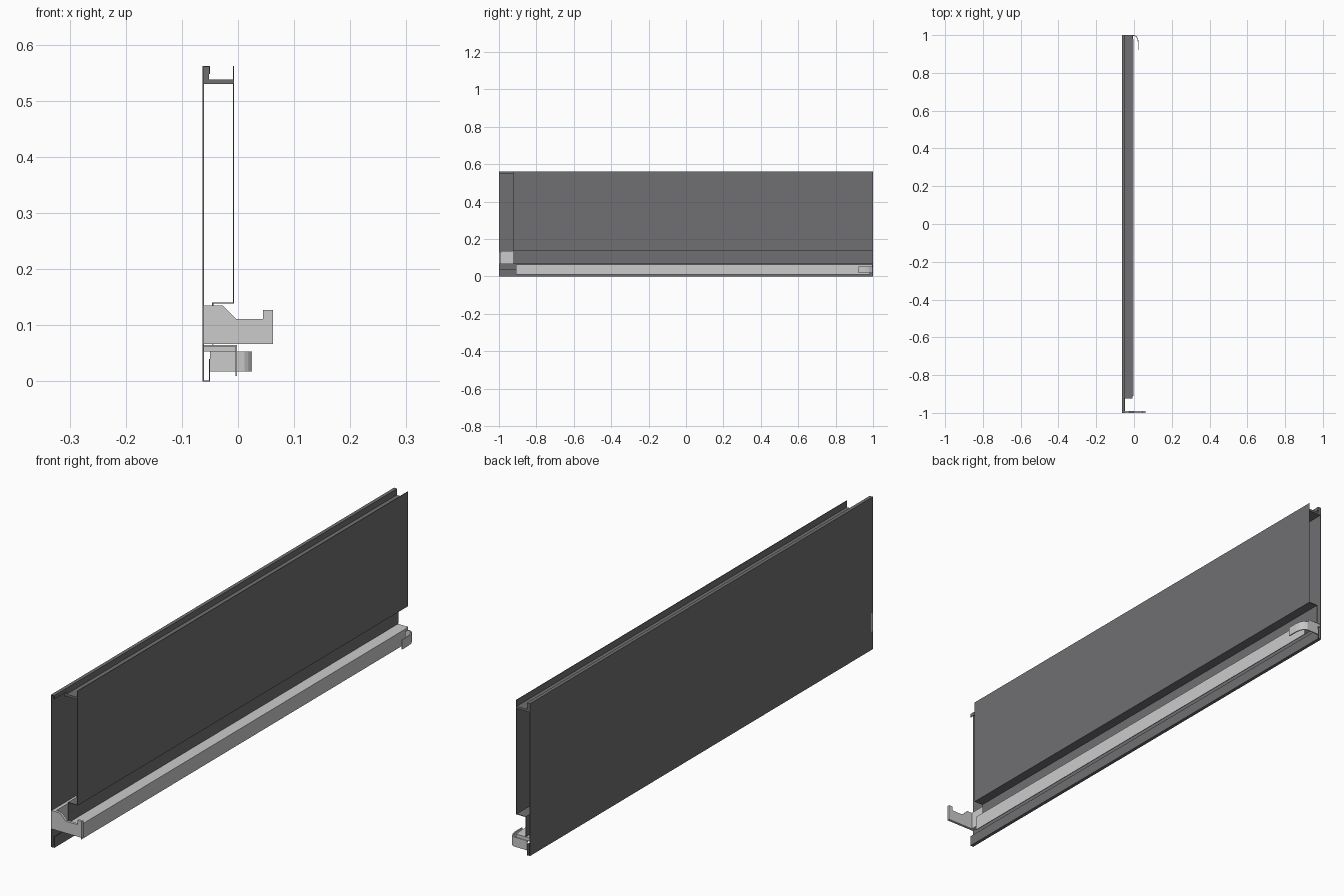
import bpy, bmesh

if "Cube" in bpy.data.objects:
    bpy.data.objects.remove(bpy.data.objects["Cube"])


dark = bpy.data.materials.new("dark_grey")
dark.diffuse_color = (0.16, 0.16, 0.17, 1)
dark.use_nodes = True
dark.node_tree.nodes["Principled BSDF"].inputs["Base Color"].default_value = dark.diffuse_color


def finish(name, bm, mat=None):
    bmesh.ops.recalc_face_normals(bm, faces=bm.faces)
    me = bpy.data.meshes.new(name)
    bm.to_mesh(me)
    bm.free()
    ob = bpy.data.objects.new(name, me)
    bpy.context.collection.objects.link(ob)
    if mat:
        me.materials.append(mat)
    return ob


def sheet(name, path, a, b, axis="y", mat=None, t=0.002):
    """Folded sheet metal: an open path swept from a to b along an axis."""
    bm = bmesh.new()
    put = (lambda p, s: (p[0], s, p[1])) if axis == "y" else (lambda p, s: (p[0], p[1], s))
    rows = [[bm.verts.new(put(p, s)) for p in path] for s in (a, b)]
    for i in range(len(path) - 1):
        bm.faces.new((rows[0][i], rows[0][i + 1], rows[1][i + 1], rows[1][i]))
    ob = finish(name, bm, mat)
    mod = ob.modifiers.new("thickness", "SOLIDIFY")
    mod.thickness = t
    mod.offset = 0
    mod.use_even_offset = True
    return ob


def prism(name, outline, y0, y1, mat=None):
    """Closed x-z outline extruded along y."""
    bm = bmesh.new()
    face = bm.faces.new([bm.verts.new((x, y0, z)) for x, z in outline])
    ext = bmesh.ops.extrude_face_region(bm, geom=[face])
    verts = [g for g in ext["geom"] if isinstance(g, bmesh.types.BMVert)]
    bmesh.ops.translate(bm, verts=verts, vec=(0, y1 - y0, 0))
    return finish(name, bm, mat)


def box(name, x0, x1, y0, y1, z0, z1, mat=None):
    return prism(name, [(x0, z0), (x1, z0), (x1, z1), (x0, z1)], y0, y1, mat)


# outer side panel with folded top and bottom lips
sheet("outer_panel", [(-0.051, 0.04), (-0.051, 0.001), (-0.062, 0.001),
                      (-0.062, 0.561), (-0.051, 0.561), (-0.051, 0.548)], -1, 1, mat=dark)

# inner panel stepping inwards above the rail
sheet("inner_panel", [(-0.008, 0.562), (-0.008, 0.14), (-0.045, 0.14),
                      (-0.045, 0.066)], -0.925, 1, mat=dark)

# top channel between the two panels
prism("top_channel", [(-0.061, 0.53), (-0.009, 0.53), (-0.009, 0.538), (-0.052, 0.538),
                      (-0.052, 0.56), (-0.061, 0.56)], -0.925, 1, mat=dark)

# runner rail along the bottom
sheet("runner_rail", [(-0.061, 0.0635), (-0.003, 0.0635), (-0.003, 0.01)],
      -0.91, 0.98, t=0.003)

# front bracket plate with raised end, and its mounting block
prism("front_bracket", [(-0.063, 0.067), (0.062, 0.067), (0.062, 0.127), (0.045, 0.127),
                        (0.045, 0.111), (-0.003, 0.111), (-0.027, 0.135),
                        (-0.063, 0.135)], -1, -0.99)
box("bracket_mount", -0.061, -0.048, -0.99, -0.86, 0.067, 0.135)

# rear hook curling forwards from the end of the rail
sheet("rear_hook", [(-0.05, 0.998), (0.002, 0.998), (0.013, 0.992), (0.02, 0.978),
                    (0.023, 0.96), (0.023, 0.922)], 0.018, 0.053, axis="z", t=0.004)
box("rear_rail_end", -0.061, -0.004, 0.98, 0.998, 0.053, 0.065)
